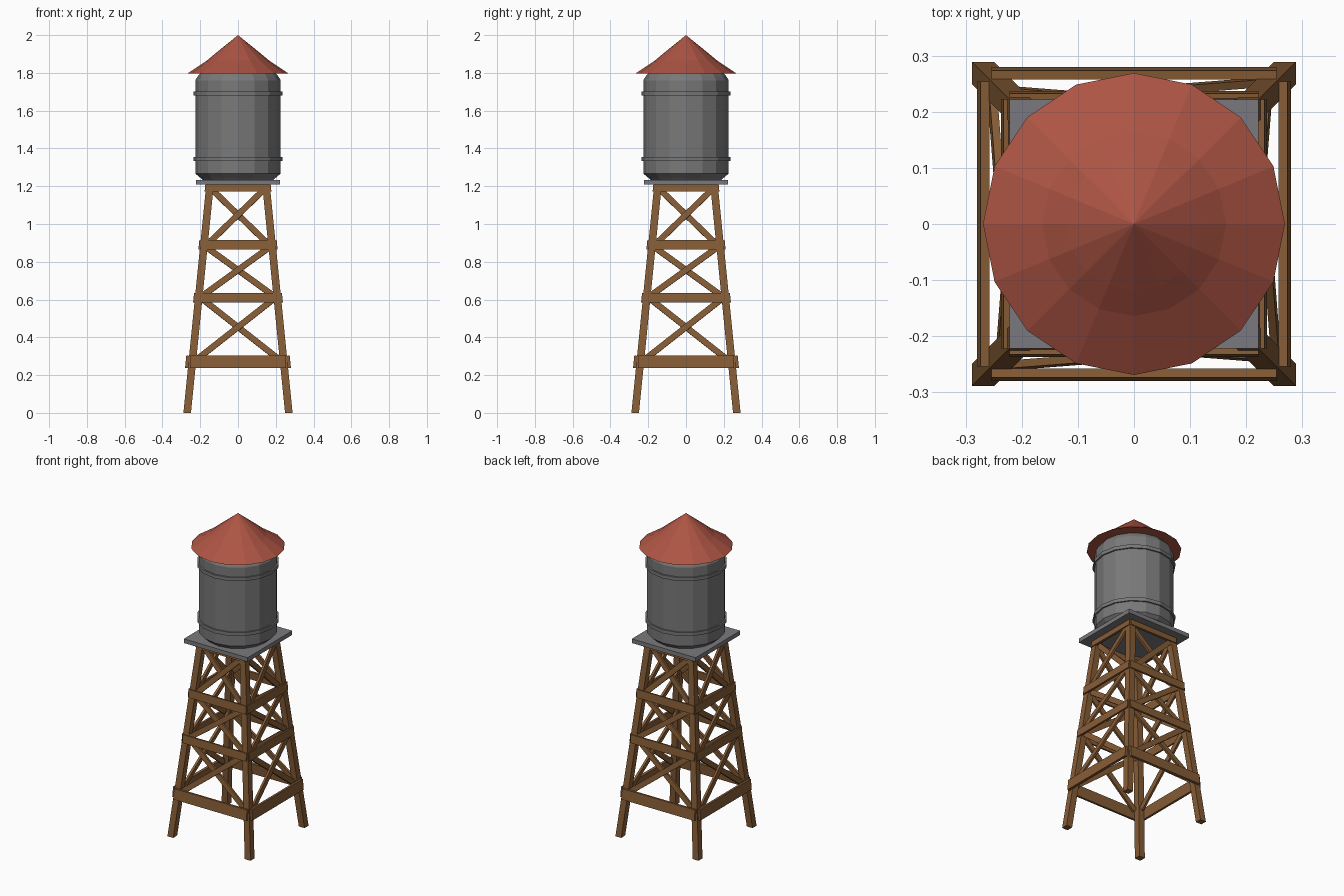
import bpy, bmesh, math
from mathutils import Vector, Matrix

if "Cube" in bpy.data.objects:
    bpy.data.objects.remove(bpy.data.objects["Cube"])


def mat(name, rgb):
    m = bpy.data.materials.new(name)
    m.diffuse_color = (*rgb, 1)
    m.use_nodes = True
    m.node_tree.nodes["Principled BSDF"].inputs["Base Color"].default_value = m.diffuse_color
    return m


WOOD = mat("brown wood", (0.24, 0.108, 0.037))
STEEL = mat("grey metal", (0.19, 0.19, 0.19))
DECK = mat("platform grey", (0.195, 0.195, 0.21))
RED = mat("red roof", (0.42, 0.09, 0.058))
SIDES = 16


def finish(name, bm, material):
    bmesh.ops.recalc_face_normals(bm, faces=bm.faces)
    me = bpy.data.meshes.new(name)
    bm.to_mesh(me)
    bm.free()
    me.materials.append(material)
    ob = bpy.data.objects.new(name, me)
    bpy.context.collection.objects.link(ob)
    return ob


def lathe(name, profile, material, loop=False):
    """Revolve (radius, z) points; caps the ends unless the profile is a loop."""
    bm = bmesh.new()
    rings = []
    for r, z in profile:
        if r == 0:
            rings.append([bm.verts.new((0, 0, z))] * SIDES)
        else:
            rings.append([bm.verts.new((r * math.cos(a), r * math.sin(a), z))
                          for a in (2 * math.pi * i / SIDES for i in range(SIDES))])
    pairs = list(zip(rings, rings[1:])) + ([(rings[-1], rings[0])] if loop else [])
    for a, b in pairs:
        for i in range(SIDES):
            j = (i + 1) % SIDES
            bm.faces.new(list(dict.fromkeys((a[i], a[j], b[j], b[i]))))
    if not loop:
        for ring in (rings[0], rings[-1]):
            if ring[0] is not ring[1]:
                bm.faces.new(ring)
    return finish(name, bm, material)


def bar(name, p, q, width, thick, normal, turn):
    """Rectangular timber from p to q, lying flat against normal, turned about z."""
    p, q = Vector(p), Vector(q)
    x = (q - p).normalized()
    y = (normal - normal.dot(x) * x).normalized()
    z = x.cross(y)
    rot = Matrix((x, y, z)).transposed().to_4x4()
    m = (Matrix.Rotation(turn, 4, 'Z') @ Matrix.Translation((p + q) / 2) @ rot
         @ Matrix.Diagonal(((q - p).length, thick, width, 1)))
    bm = bmesh.new()
    bmesh.ops.create_cube(bm, size=1, matrix=m)
    return finish(name, bm, WOOD)


def leg_at(z):
    return 0.269 - 0.1 * z


# Splayed legs: square in plan, leaning inward
for sx in (-1, 1):
    for sy in (-1, 1):
        bm = bmesh.new()
        bmesh.ops.create_cube(bm, size=1)
        for v in bm.verts:
            z = 0 if v.co.z < 0 else 1.21
            v.co = (sx * leg_at(z) + v.co.x * 0.04, sy * leg_at(z) + v.co.y * 0.04, z)
        finish("leg", bm, WOOD)

# Horizontal beams and cross braces on the four leaning sides
lean = Vector((0, -1, 0.1)).normalized()
beams = [(0.27, 0.066, 0.016, 0.027, 0.254), (0.61, 0.05, 0.012, 0.021, 0.222),
         (0.89, 0.05, 0.012, 0.021, 0.2), (1.19, 0.036, 0.014, 0.018, 0.168)]
for k in range(4):
    turn = k * math.pi / 2
    for z, w, t, off, half in beams:
        y = -leg_at(z) - off
        bar("cross_beam", (-half, y, z), (half, y, z), w, t, lean, turn)
    for lo, hi in ((0.285, 0.61), (0.625, 0.88), (0.9, 1.185)):
        for s, off in ((-1, 0.011), (1, -0.004)):
            p = (s * (leg_at(lo) - 0.025), -leg_at(lo) - off, lo)
            q = (-s * (leg_at(hi) - 0.01), -leg_at(hi) - off, hi)
            bar("diagonal_brace", p, q, 0.032, 0.014, lean, turn)

# Square platform
bm = bmesh.new()
bmesh.ops.create_cube(bm, size=1, matrix=Matrix.Translation((0, 0, 1.221))
                      @ Matrix.Diagonal((0.444, 0.444, 0.026, 1)))
finish("platform", bm, DECK)

# Tank with chamfered ends, and its two hoops
lathe("tank", [(0.182, 1.228), (0.2, 1.245), (0.226, 1.267), (0.226, 1.76),
               (0.215, 1.78), (0.195, 1.802)], STEEL)
for z in (1.345, 1.69):
    lathe("tank_hoop", [(0.22, z - 0.011), (0.235, z - 0.011),
                        (0.235, z + 0.011), (0.22, z + 0.011)], STEEL, loop=True)

# Flared conical roof with closed underside
lathe("roof", [(0.269, 1.796), (0.164, 1.866), (0.12, 1.903), (0, 2.0)], RED)
